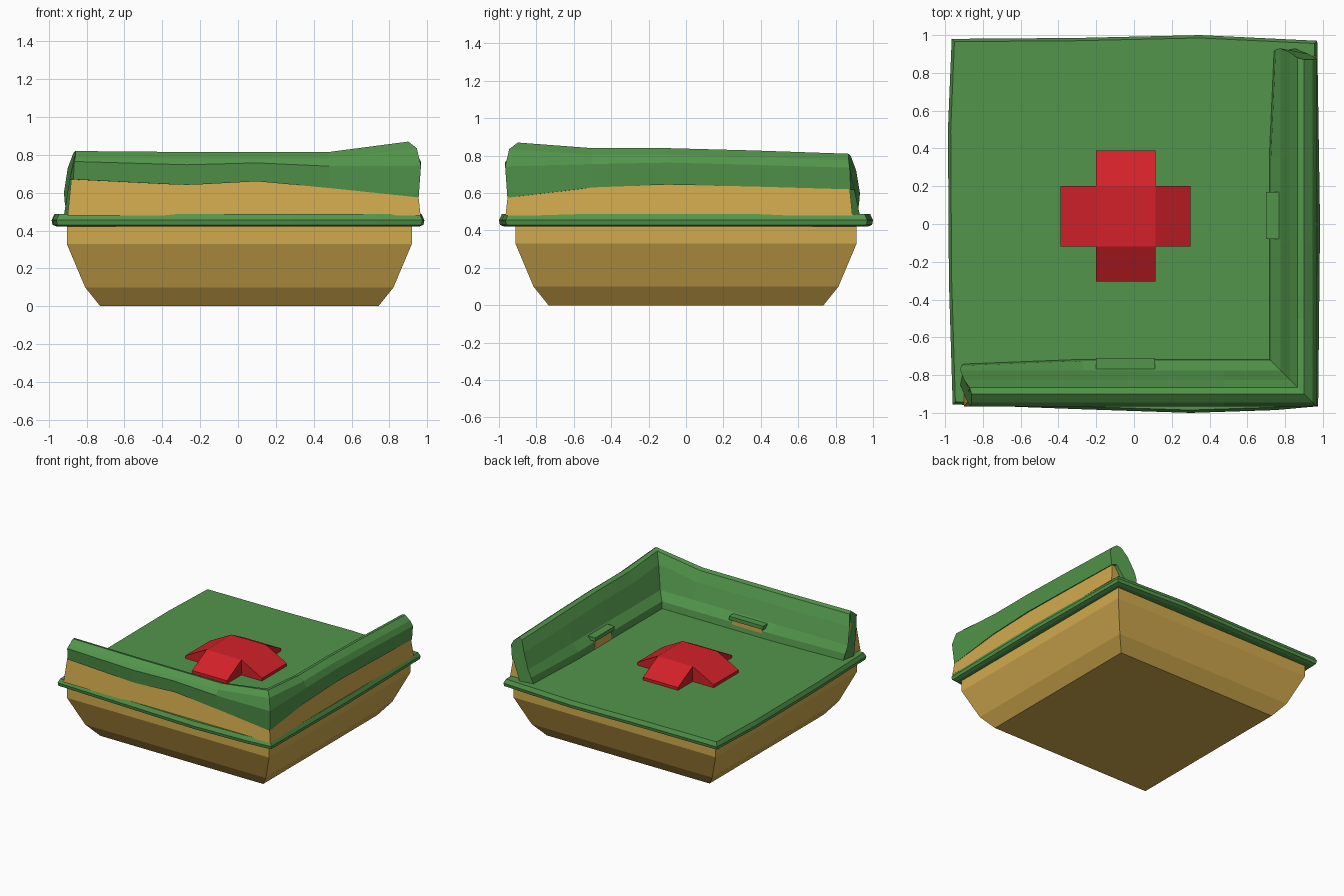
import bpy, bmesh

if "Cube" in bpy.data.objects:
    bpy.data.objects.remove(bpy.data.objects["Cube"])

def material(name, rgb):
    m = bpy.data.materials.new(name)
    m.diffuse_color = (*rgb, 1)
    m.use_nodes = True
    m.node_tree.nodes["Principled BSDF"].inputs["Base Color"].default_value = m.diffuse_color
    return m

GREEN = material("green_cloth", (0.085, 0.30, 0.07))
TAN = material("tan_wood", (0.64, 0.40, 0.075))
RED = material("red_fabric", (0.65, 0.015, 0.022))

def loft(name, rings, mat):
    """Skin a list of equal closed rings and cap both ends."""
    bm = bmesh.new()
    rows = [[bm.verts.new(p) for p in r] for r in rings]
    n = len(rows[0])
    for a, b in zip(rows, rows[1:]):
        for i in range(n):
            j = (i + 1) % n
            bm.faces.new((a[i], a[j], b[j], b[i]))
    bm.faces.new(rows[0][::-1])
    bm.faces.new(rows[-1])
    bmesh.ops.recalc_face_normals(bm, faces=bm.faces[:])
    me = bpy.data.meshes.new(name)
    bm.to_mesh(me)
    bm.free()
    ob = bpy.data.objects.new(name, me)
    bpy.context.collection.objects.link(ob)
    me.materials.append(mat)
    return ob

def rect(x0, x1, y0, y1, z):
    return [(x0, y0, z), (x1, y0, z), (x1, y1, z), (x0, y1, z)]

def box(name, x, y, z, mat):
    return loft(name, [rect(*x, *y, h) for h in z], mat)

def place(side, s, d, z):
    """Point at distance d outward on the front, corner or right run."""
    return {"f": (s, -d, z), "c": (d, -d, z), "r": (d, s, z)}[side]

# Flared wooden tray
loft("base", [rect(0.007 - h, 0.007 + h, -h, h, z) for h, z in
              ((0.735, 0), (0.815, 0.10), (0.912, 0.33), (0.912, 0.44))], TAN)

# Seat pad with slightly bowed edges
outline = [(-0.96, -0.955), (-0.3, -0.98), (0.3, -1.0), (0.75, -0.985), (0.975, -0.965),
           (0.985, 0), (0.97, 0.97), (0.35, 1.0), (-0.3, 0.985), (-0.965, 0.98), (-0.985, 0.5),
           (-0.98, -0.3)]
loft("seat_pad", [[(x * k, y * k, z) for x, y in outline] for k, z in
                  ((0.97, 0.42), (0.995, 0.43), (1.0, 0.455), (0.985, 0.487))], GREEN)

# Wooden back running round the front and right sides
wood = [(0.965, 0.48), (0.94, 0.70), (0.86, 0.74), (0.80, 0.48)]
loft("back_frame", [[place(side, s + e * (z - 0.48), d, z) for d, z in wood]
                    for side, s, e in (("f", -0.90, 0.1), ("c", 0, 0), ("r", 0.89, -0.1))], TAN)

# Draped back cushion: side, position, hem height, top height
stations = [("f", -0.87, 0.67, 0.82), ("f", -0.27, 0.64, 0.815), ("f", 0.10, 0.66, 0.815),
            ("f", 0.48, 0.625, 0.815), ("c", 0, 0.575, 0.87), ("r", -0.50, 0.63, 0.84),
            ("r", -0.10, 0.645, 0.84), ("r", 0.35, 0.635, 0.828), ("r", 0.88, 0.62, 0.81)]
rings = []
for k, (side, s, hem, top) in enumerate(stations):
    ends = {0: -1, len(stations) - 1: 1}.get(k, 0)
    inner = 0.74 if ends else 0.715
    # outward distance, height, lengthwise push at the open ends
    prof = [(0.955, hem, 0.0), (0.967, (hem + top) / 2 + 0.02, -0.005), (0.945, top - 0.035, -0.01),
            (0.90, top, -0.01), (0.865, top - 0.01, 0.0), (0.825, top - 0.09, 0.03),
            (0.775, 0.60, 0.05), (inner + 0.01, 0.54, 0.045), (inner, 0.48, 0.03),
            (0.85, 0.48, 0.05), (0.925, hem, 0.02)]
    rings.append([place(side, s + ends * e, d, z) for d, z, e in prof])
loft("back_cushion", rings, GREEN)

# Small padded ledges on the inside of each back
box("front_ledge_block", (-0.18, 0.09), (-0.80, -0.722), (0.48, 0.565), TAN)
box("front_ledge_pad", (-0.20, 0.11), (-0.80, -0.71), (0.56, 0.59), GREEN)
box("side_ledge_block", (0.715, 0.80), (-0.06, 0.15), (0.48, 0.565), TAN)
box("side_ledge_pad", (0.70, 0.80), (-0.08, 0.17), (0.56, 0.59), GREEN)

# Raised cross: a flat centre with two crossing sloped bars
def bar(name, lo, hi, mid_lo, mid_hi, c0, c1, along_x):
    prof = [(lo, 0.48), (hi, 0.48), (hi, 0.51), (mid_hi, 0.61), (mid_lo, 0.61), (lo, 0.51)]
    loft(name, [[(a, c, z) if along_x else (c, a, z) for a, z in prof] for c in (c0, c1)], RED)

bar("cross_bar_x", -0.39, 0.30, -0.20, 0.115, -0.12, 0.20, True)
bar("cross_bar_y", -0.305, 0.39, -0.12, 0.20, -0.20, 0.115, False)
